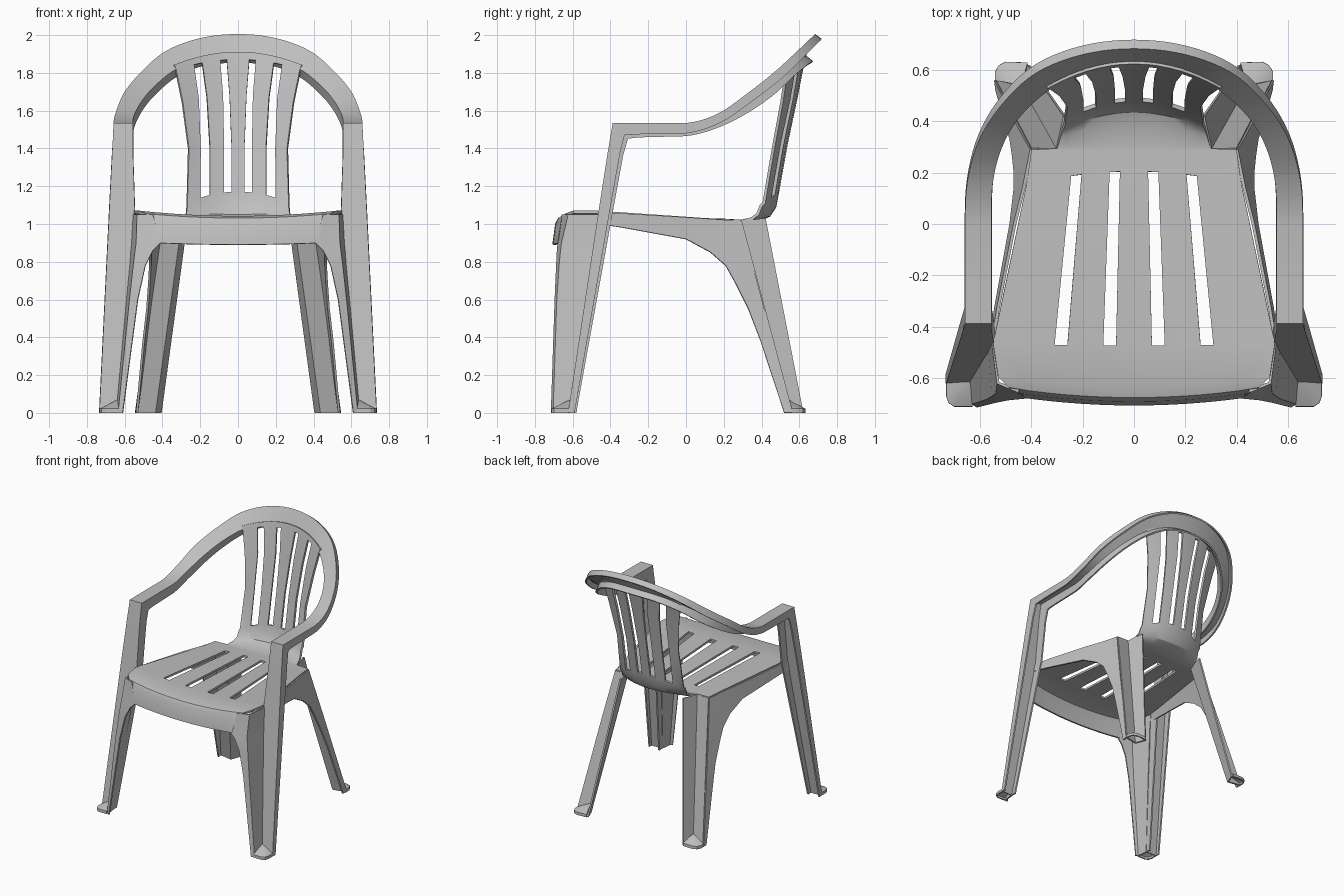
import bpy
import math
from mathutils import Vector

cube = bpy.data.objects.get("Cube")
if cube:
    bpy.data.objects.remove(cube, do_unlink=True)

plastic = bpy.data.materials.new("grey_plastic")
plastic.use_nodes = True
GREY = (0.52, 0.52, 0.52, 1)
plastic.diffuse_color = GREY
plastic.node_tree.nodes["Principled BSDF"].inputs["Base Color"].default_value = GREY


def finish(name, verts, faces, thickness):
    """Mirror a half shell across x, thicken it and shade it."""
    mesh = bpy.data.meshes.new(name)
    mesh.from_pydata([tuple(v) for v in verts], [], faces)
    mesh.materials.append(plastic)
    obj = bpy.data.objects.new(name, mesh)
    bpy.context.collection.objects.link(obj)
    bpy.ops.object.select_all(action='DESELECT')
    obj.select_set(True)
    bpy.context.view_layer.objects.active = obj
    obj.modifiers.new("mirror", 'MIRROR').use_clip = True
    shell = obj.modifiers.new("shell", 'SOLIDIFY')
    shell.thickness = thickness
    shell.offset = 0
    for mod in ("mirror", "shell"):
        bpy.ops.object.modifier_apply(modifier=mod)
    bpy.ops.object.shade_smooth_by_angle(angle=math.radians(32))
    return obj


def sheet(name, rows, thickness=0.012, hole=lambda r, c: False):
    """Loft rows of points into a sheet, leaving out the cells in holes."""
    n = len(rows[0])
    faces = [(r * n + c, r * n + c + 1, (r + 1) * n + c + 1, (r + 1) * n + c)
             for r in range(len(rows) - 1) for c in range(n - 1) if not hole(r, c)]
    return finish(name, [p for row in rows for p in row], faces, thickness)


def catmull(a, b, c, d, t):
    return tuple(0.5 * (2 * q + (r - p) * t + (2 * p - 5 * q + 4 * r - s) * t ** 2
                        + (3 * q - p - 3 * r + s) * t ** 3)
                 for p, q, r, s in zip(a, b, c, d))


# Seat and backrest: one sheet running from the front apron to the top of the back
FRONT = (0.075, 0.125, 0.27, 0.325)
SLOT = (0.07, 0.12, 0.26, 0.31)
REAR = (0.055, 0.095, 0.205, 0.245)
LOW = (0.035, 0.075, 0.15, 0.2)
MID = (0.045, 0.08, 0.165, 0.21)
TOP = (0.06, 0.095, 0.19, 0.235)
# depth, height, depth bend, height bend, slot edges, half width
profile = [
    (-.70, .89, .16, .05, FRONT, .42),
    (-.685, 1.0, .16, .08, FRONT, .45),
    (-.672, 1.025, .16, .1, FRONT, .49),
    (-.63, 1.035, .12, .1, FRONT, .53),
    (-.475, 1.035, .03, .09, SLOT, .55),
    (.205, 1.02, -.3, 0, REAR, .42),
    (.29, 1.015, 0, 0, REAR, .40),
    (.295, 1.015, 0, 0, REAR, .30),
    (.38, 1.02, -.4, .1, REAR, .285),
    (.44, 1.045, -.8, .1, LOW, .275),
    (.47, 1.09, -1, .1, LOW, .27),
    (.485, 1.17, -1, -.8, LOW, .27),
    (.53, 1.42, -1, -.3, LOW, .262),
    (.585, 1.68, -.9, -.4, MID, .295),
    (.622, 1.87, -.83, -.5, TOP, .33),
    (.632, 1.91, -.83, -.6, TOP, .34),
]
rows = []
for y, z, bend, lift, (a, b, c, d), w in profile:
    xs = (0, a, b, (b + c) / 2, c, d, (d + w) / 2, w)
    rows.append([(x, y + bend * x * x, z + lift * x * x) for x in xs])
slotted = {4, 11, 12, 13}
sheet("seat_and_back", rows, 0.016, lambda r, c: r in slotted and c in (1, 4))

# Top rail, armrests and front columns: a channel swept along one path
# outer edge, inner edge, flange direction in depth and height
rail = [
    (0, .685, 2.0, 0, .63, 1.89, .03, -.025),
    (.2, .662, 1.978, .18, .605, 1.875, .03, -.025),
    (.38, .59, 1.91, .33, .53, 1.82, .03, -.03),
    (.51, .47, 1.80, .45, .42, 1.725, .03, -.035),
    (.60, .33, 1.69, .52, .30, 1.64, .02, -.04),
    (.645, .17, 1.58, .555, .16, 1.57, .01, -.045),
    (.655, 0, 1.53, .56, 0, 1.53, 0, -.05),
    (.655, -.25, 1.53, .56, -.25, 1.53, 0, -.055),
]
mirrored = (-rail[1][0], *rail[1][1:3], -rail[1][3], *rail[1][4:])
ctrl = [mirrored] + rail
path = [catmull(*ctrl[i:i + 4], s / 5) for i in range(len(ctrl) - 3) for s in range(5)]
path += rail[-2:] + [
    (.655, -.385, 1.53, .56, -.385, 1.53, .06, -.06),
    (.662, -.41, 1.38, .56, -.41, 1.38, .06, -.01),
    (.678, -.46, 1.06, .55, -.46, 1.06, .055, 0),
    (.73, -.62, 0, .64, -.62, 0, .03, 0),
]
rows = []
for p in path:
    outer, inner, flange = Vector(p[:3]), Vector(p[3:6]), Vector((0, p[6], p[7]))
    rows.append([outer + flange, outer, inner, inner + flange * 1.3])
sheet("armrest_rail", rows)

# Front legs: wall running forward from the column, then turning inward
# height, then plan points of column edge, front corner and inner edge
front = [
    (1.05, .55, -.46, .53, -.62, .45, -.652),
    (.9, .558, -.485, .535, -.655, .41, -.674),
    (.86, .562, -.49, .54, -.66, .45, -.678),
    (.78, .568, -.50, .55, -.668, .49, -.682),
    (.6, .585, -.53, .57, -.68, .53, -.69),
    (0, .64, -.62, .63, -.70, .61, -.71),
]
sheet("front_leg", [[(r[i], r[i + 1], r[0]) for i in (1, 3, 5)] for r in front])

# Side aprons that sweep down into the outer face of the rear legs
side = [
    ((.55, -.46, 1.06), (.56, -.46, 1.0)),
    ((.53, -.33, 1.055), (.54, -.33, .98)),
    ((.465, 0, 1.035), (.48, 0, .92)),
    ((.43, .14, 1.025), (.465, .13, .85)),
    ((.40, .29, 1.015), (.465, .21, .78)),
    ((.42, .325, .88), (.47, .26, .69)),
    ((.46, .40, .6), (.48, .33, .55)),
    ((.485, .455, .4), (.50, .395, .38)),
    ((.54, .56, 0), (.535, .52, 0)),
]
sheet("side_apron", side)

# Rear legs: recessed corner below the notch in the seat
sheet("rear_leg", [
    [(.40, .29, 1.015), (.30, .29, 1.015), (.27, .42, 1.03)],
    [(.54, .56, 0), (.44, .54, 0), (.41, .62, 0)],
])


# Feet: a small ramp fanning out from the leg corner to a rounded rim
def foot(name, apex, rim):
    n = len(rim)
    verts = [apex] + [(x, y, .02) for x, y in rim] + [(x, y, 0) for x, y in rim]
    faces = [(0, i, i + 1) for i in range(1, n)]
    faces += [(i, i + n, i + n + 1, i + 1) for i in range(1, n)]
    finish(name, verts, faces, 0.01)


foot("front_foot", (.638, -.615, .065),
     [(.728, -.615), (.728, -.67), (.72, -.695), (.70, -.708), (.63, -.708)])
foot("rear_foot", (.44, .54, .065),
     [(.538, .56), (.538, .59), (.525, .615), (.50, .628), (.415, .625)])
